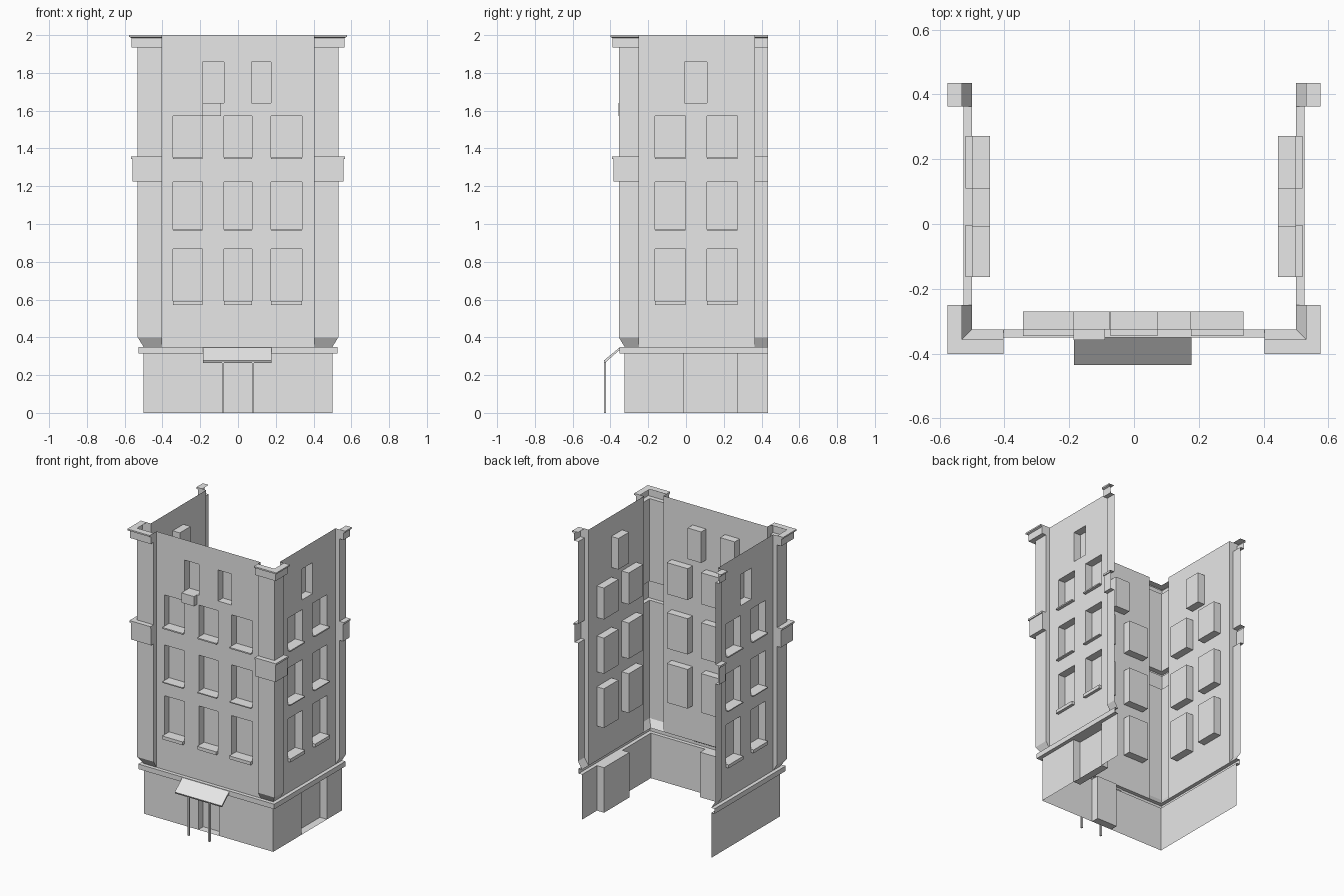
import bpy, bmesh
from mathutils import Vector

if "Cube" in bpy.data.objects:
    bpy.data.objects.remove(bpy.data.objects["Cube"])

stone = bpy.data.materials.new("pale_grey_stone")
stone.use_nodes = True
stone.diffuse_color = (0.8, 0.8, 0.8, 1)
stone.node_tree.nodes["Principled BSDF"].inputs["Base Color"].default_value = (0.8, 0.8, 0.8, 1)

HX, FRONT, BACK, TOP = 0.5, -0.325, 0.435, 2.0


def finish(name, bm):
    """Face the shell outwards and link it as an object."""
    bmesh.ops.recalc_face_normals(bm, faces=bm.faces)
    facing = 0
    for f in bm.faces:
        c = f.calc_center_median()
        facing += f.calc_area() * f.normal.dot(Vector((c.x, c.y, 0)))
    if facing < 0:
        bmesh.ops.reverse_faces(bm, faces=bm.faces)
    mesh = bpy.data.meshes.new(name)
    bm.to_mesh(mesh)
    bm.free()
    mesh.materials.append(stone)
    obj = bpy.data.objects.new(name, mesh)
    bpy.context.collection.objects.link(obj)
    return obj


def box(name, lo, hi):
    lo, hi = Vector(lo), Vector(hi)
    bm = bmesh.new()
    bmesh.ops.create_cube(bm, size=1)
    for v in bm.verts:
        v.co = Vector([(a + b) / 2 + c * (b - a) for a, b, c in zip(lo, hi, v.co)])
    bmesh.ops.recalc_face_normals(bm, faces=bm.faces)
    mesh = bpy.data.meshes.new(name)
    bm.to_mesh(mesh)
    bm.free()
    mesh.materials.append(stone)
    bpy.context.collection.objects.link(bpy.data.objects.new(name, mesh))


def sweep(name, profile, path, caps=()):
    """Run an (offset, height) profile along a path of (x, y, outward x, outward y)."""
    bm = bmesh.new()
    rows = [[bm.verts.new((x + nx * d, y + ny * d, z)) for d, z in profile]
            for x, y, nx, ny in path]
    for a, b in zip(rows, rows[1:]):
        for i in range(len(profile) - 1):
            bm.faces.new((a[i], b[i], b[i + 1], a[i + 1]))
    for i in caps:
        x, y = path[i][:2]
        bm.faces.new(rows[i] + [bm.verts.new((x, y, profile[-1][1]))])
    return finish(name, bm)


def wall(name, place, span, heights, openings, depth=0.055):
    """Flat wall sheet whose openings are pushed in as closed pockets."""
    us, zs = set(span), set(heights)
    for u0, u1, z0, z1 in openings:
        us |= {u0, u1}
        zs |= {z0, z1}
    us, zs = sorted(us), sorted(zs)
    bm = bmesh.new()
    grid = [[bm.verts.new(place(u, 0, z)) for z in zs] for u in us]
    pockets = []
    for i in range(len(us) - 1):
        for j in range(len(zs) - 1):
            f = bm.faces.new((grid[i][j], grid[i + 1][j], grid[i + 1][j + 1], grid[i][j + 1]))
            u, z = (us[i] + us[i + 1]) / 2, (zs[j] + zs[j + 1]) / 2
            if any(a < u < b and c < z < d for a, b, c, d in openings):
                pockets.append(f)
    if pockets:
        new = bmesh.ops.extrude_face_region(bm, geom=pockets)["geom"]
        push = Vector(place(0, -depth, 0)) - Vector(place(0, 0, 0))
        bmesh.ops.translate(bm, vec=push, verts=[g for g in new if isinstance(g, bmesh.types.BMVert)])
        bmesh.ops.delete(bm, geom=[f for f in pockets if f.is_valid], context='FACES')
    bmesh.ops.dissolve_limit(bm, angle_limit=0.01, verts=bm.verts, edges=bm.edges)
    finish(name, bm)


# Wall frames: distance along the wall, distance outwards, height
def front(u, d, z):
    return (u, FRONT - d, z)


def left(u, d, z):
    return (HX + d, u, z)


def right(u, d, z):
    return (-HX - d, u, z)


# Window rows: bottom, top, sill underside
ROWS = [(0.593, 0.867, 0.57), (0.972, 1.222, 0.965), (1.352, 1.572, 1.343)]
ATTIC = (1.64, 1.857)
FRONT_COLS = [(-0.343, -0.187), (-0.073, 0.073), (0.176, 0.338)]
SIDE_COLS = [(-0.163, -0.003), (0.11, 0.272)]


def storeys(name, place, span, cols, attic_cols):
    """Upper wall with its windows and projecting sills."""
    windows = [(a, b, z0, z1) for a, b in cols for z0, z1, _ in ROWS]
    windows += [(a, b, *ATTIC) for a, b in attic_cols]
    wall(name + "_upper_wall", place, span, (0.35, TOP), windows)
    for a, b in cols:
        for z0, _, under in ROWS:
            p, q = place(a, 0, under), place(b, 0.021, z0)
            box(name + "_window_sill", [min(c) for c in zip(p, q)], [max(c) for c in zip(p, q)])


storeys("front", front, (-0.403, 0.403), FRONT_COLS, [(-0.188, -0.074), (0.072, 0.176)])
storeys("left", left, (-0.25, 0.363), SIDE_COLS, [(-0.008, 0.111)])
storeys("right", right, (-0.25, 0.363), SIDE_COLS, [(-0.008, 0.111)])

# Ground floor with a front door and a left side door
BASE = (0, 0.315)
wall("front_base_wall", front, (-HX, HX), BASE, [(-0.08, 0.08, *BASE)])
wall("left_base_wall", left, (FRONT, BACK), BASE, [(-0.01, 0.27, *BASE)])
wall("right_base_wall", right, (FRONT, BACK), BASE, [])

# Ledge around the top of the ground floor
sweep("base_ledge", [(0, 0.315), (0.026, 0.315), (0.026, 0.35), (0, 0.35)],
      [(-HX, BACK, -1, 0), (-HX, FRONT, -1, -1), (HX, FRONT, 1, -1), (HX, BACK, 1, 0)])

# Corner piers with a tapered foot, a middle band and a capital
PIER = [(0, 0.35), (0.031, 0.4),
        (0.031, 1.225), (0.059, 1.225), (0.059, 1.345), (0.066, 1.345), (0.066, 1.358), (0.031, 1.358),
        (0.031, 1.935), (0.063, 1.935), (0.063, 1.985), (0.076, 1.99), (0.076, TOP), (0.031, TOP)]
for s, side in ((1, "left"), (-1, "right")):
    sweep(side + "_front_pier", PIER,
          [(s * 0.403, FRONT, 0, -1), (s * HX, FRONT, s, -1), (s * HX, -0.25, s, 0)], caps=(0, 2))
    sweep(side + "_back_pier", PIER,
          [(s * HX, 0.363, s, 0), (s * HX, BACK, s, 0)], caps=(0,))

# Entrance awning on two posts
awning = sweep("awning", [(0.022, 0.337), (0.104, 0.265), (0.11, 0.277), (0.022, 0.35), (0.022, 0.337)],
               [(-0.185, FRONT, 0, -1), (0.178, FRONT, 0, -1)])
bm = bmesh.new()
bm.from_mesh(awning.data)
bmesh.ops.remove_doubles(bm, verts=bm.verts, dist=0.0001)
bmesh.ops.holes_fill(bm, edges=bm.edges)
bmesh.ops.recalc_face_normals(bm, faces=bm.faces)
bm.to_mesh(awning.data)
bm.free()
for x in (-0.08, 0.08):
    box("awning_post", (x - 0.006, -0.435, 0), (x + 0.006, -0.423, 0.27))

# Cooling unit below an attic window
box("cooling_unit", (-0.187, -0.358, 1.572), (-0.09, FRONT, 1.64))
